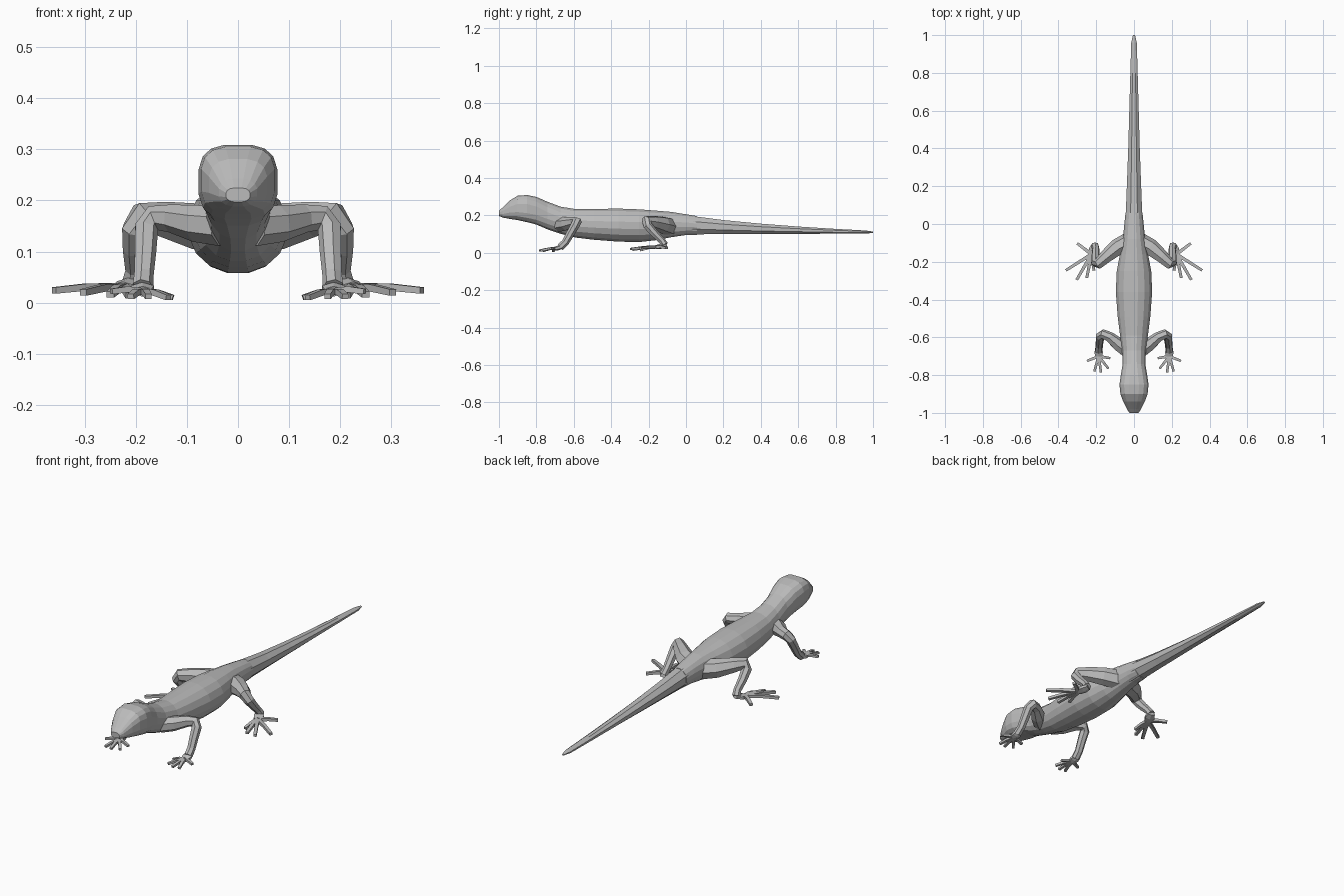
import bpy, bmesh
from math import sin, cos, pi, copysign
from mathutils import Vector

cube = bpy.data.objects.get("Cube")
if cube:
    bpy.data.objects.remove(cube)

skin = bpy.data.materials.new("grey_skin")
skin.use_nodes = True
GREY = (0.5, 0.5, 0.5, 1)
skin.diffuse_color = GREY
skin.node_tree.nodes["Principled BSDF"].inputs["Base Color"].default_value = GREY


def loft(bm, rings):
    """Skin a list of vertex rings and cap both ends."""
    loops = [[bm.verts.new(p) for p in ring] for ring in rings]
    n = len(loops[0])
    for a, b in zip(loops, loops[1:]):
        for i in range(n):
            j = (i + 1) % n
            bm.faces.new((a[i], a[j], b[j], b[i]))
    bm.faces.new(loops[0])
    bm.faces.new(loops[-1])


def tube(bm, path, sides, flat=1.0):
    """Limb through (x, y, z, radius) points; flat squashes its height."""
    pts = [Vector(p[:3]) for p in path]
    normal, last, rings = None, None, []
    for i, p in enumerate(pts):
        t = (pts[min(i + 1, len(pts) - 1)] - pts[max(i - 1, 0)]).normalized()
        if normal is None:
            normal = t.cross(Vector((0, 0, 1))).normalized()
        else:
            normal = last.rotation_difference(t) @ normal
        last, up, r = t, normal.cross(t), path[i][3]
        angles = [2 * pi * (k + 0.5) / sides for k in range(sides)]
        rings.append([p + normal * r * cos(a) + up * r * flat * sin(a) for a in angles])
    loft(bm, rings)


def finish(bm, name, mirror=False):
    bmesh.ops.recalc_face_normals(bm, faces=bm.faces)
    mesh = bpy.data.meshes.new(name)
    bm.to_mesh(mesh)
    bm.free()
    mesh.materials.append(skin)
    obj = bpy.data.objects.new(name, mesh)
    bpy.context.collection.objects.link(obj)
    if mirror:
        obj.modifiers.new("both_sides", "MIRROR").use_mirror_merge = False
    return obj


def section(y, half, low, high, power, sides):
    """Rounded cross-section; higher power is boxier."""
    def bend(v):
        return copysign(abs(v) ** (2 / power), v)
    mid, tall = (low + high) / 2, (high - low) / 2
    angles = [2 * pi * (k + 0.5) / sides for k in range(sides)]
    return [(half * bend(cos(a)), y, mid + tall * bend(sin(a))) for a in angles]


# Head and trunk: y, half width, bottom, top, boxiness
trunk = [
    (-1.0, .024, .197, .225, 2.6), (-.98, .038, .188, .243, 2.6),
    (-.94, .058, .18, .282, 2.8), (-.9, .073, .174, .306, 3),
    (-.85, .078, .163, .31, 3), (-.8, .071, .15, .3, 2.7),
    (-.74, .061, .124, .274, 2.3), (-.67, .064, .1, .248, 2.1),
    (-.59, .075, .08, .235, 2.1), (-.49, .088, .068, .236, 2.1),
    (-.36, .098, .058, .238, 2.1), (-.25, .093, .056, .234, 2.1),
    (-.16, .076, .066, .227, 2.1), (-.08, .06, .082, .22, 2.1),
    (0, .052, .094, .207, 2.1), (.06, .046, .095, .197, 2)]
bm = bmesh.new()
loft(bm, [section(*s, 16) for s in trunk])
finish(bm, "body")

# Tail with few sides, tapering to a blunt tip
tail = [(-.05, .052, .09, .212), (.06, .047, .095, .197), (.2, .041, .097, .178),
        (.4, .033, .098, .158), (.6, .027, .1, .142), (.8, .021, .101, .129),
        (.96, .016, .102, .12), (1.0, .006, .106, .114)]
bm = bmesh.new()
loft(bm, [section(*s, 2, 8) for s in tail])
finish(bm, "tail")

# Front legs, elbows bent back
bm = bmesh.new()
tube(bm, [(.03, -.675, .15, .04), (.08, -.64, .155, .037), (.13, -.598, .165, .028),
          (.165, -.583, .165, .026), (.18, -.594, .145, .024), (.182, -.62, .1, .022),
          (.185, -.645, .055, .02), (.187, -.672, .03, .021)], 7)
finish(bm, "front_leg", True)

# Hind legs, knees pointing forward
bm = bmesh.new()
tube(bm, [(.02, -.09, .14, .05), (.09, -.125, .15, .046), (.15, -.175, .163, .036),
          (.19, -.212, .168, .029), (.203, -.205, .145, .025), (.204, -.17, .105, .022),
          (.202, -.13, .065, .019), (.207, -.115, .042, .021)], 7)
finish(bm, "hind_leg", True)


def foot(name, heel, palm, width, tips, thick):
    """Flat palm with slender toes fanning out to the tips."""
    bm = bmesh.new()
    a, b = Vector(heel), Vector(palm)
    tube(bm, [(*a, width * .7), (*((a + b) / 2), width), (*b, width * .8)], 6, .5)
    for tip in tips:
        t = Vector(tip)
        m = b.lerp(t, .5) + Vector((0, 0, .004))
        tube(bm, [(*b, thick), (*m, thick * .9), (*t, thick * .8)], 4, .85)
    finish(bm, name, True)


foot("front_foot", (.187, -.66, .032), (.187, -.7, .022), .026,
     [(.248, -.725, .022), (.21, -.78, .012), (.175, -.785, .012),
      (.136, -.765, .01), (.127, -.71, .01)], .011)
foot("hind_foot", (.203, -.108, .04), (.225, -.16, .03), .028,
     [(.3, -.103, .026), (.36, -.245, .024), (.303, -.295, .02),
      (.25, -.285, .016), (.212, -.245, .014)], .013)
